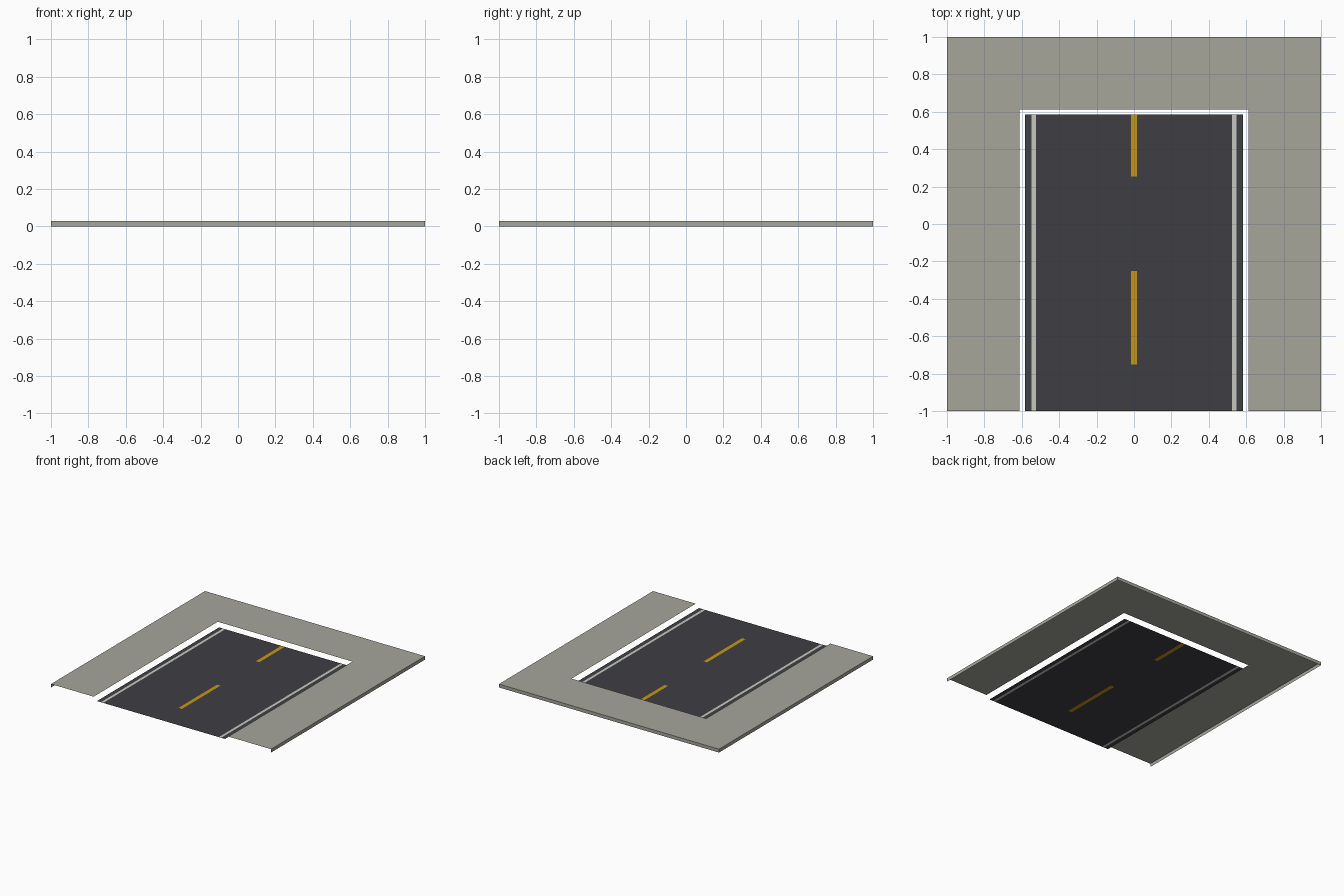
import bpy, bmesh

if "Cube" in bpy.data.objects:
    bpy.data.objects.remove(bpy.data.objects["Cube"])


def material(name, rgb):
    m = bpy.data.materials.new(name)
    m.diffuse_color = (*[(c / 255) ** 2.2 for c in rgb], 1)
    m.use_nodes = True
    m.node_tree.nodes["Principled BSDF"].inputs["Base Color"].default_value = m.diffuse_color
    return m


CONCRETE = material("concrete", (165, 164, 154))
ASPHALT = material("asphalt", (65, 64, 68))
GUTTER = material("gutter_grey", (65, 68, 70))
WHITE = material("white_line", (198, 198, 192))
YELLOW = material("yellow_dash", (198, 150, 22))


def sheet(name, xs, ys, z, mats, rule):
    """Flat grid of cells; rule gives a cell's material index, or None for a hole."""
    bm = bmesh.new()
    grid = [[bm.verts.new((x, y, z)) for y in ys] for x in xs]
    for i in range(len(xs) - 1):
        for j in range(len(ys) - 1):
            index = rule((xs[i] + xs[i + 1]) / 2, (ys[j] + ys[j + 1]) / 2)
            if index is not None:
                f = bm.faces.new((grid[i][j], grid[i + 1][j], grid[i + 1][j + 1], grid[i][j + 1]))
                f.material_index = index
    bmesh.ops.delete(bm, geom=[v for v in bm.verts if not v.link_faces], context='VERTS')
    return finish(name, bm, mats)


def finish(name, bm, mats):
    mesh = bpy.data.meshes.new(name)
    bm.to_mesh(mesh)
    bm.free()
    for m in mats:
        mesh.materials.append(m)
    obj = bpy.data.objects.new(name, mesh)
    bpy.context.collection.objects.link(obj)
    return obj


# Road surface with painted lines
def road_paint(x, y):
    if abs(x) < 0.016 and (y > 0.255 or -0.75 < y < -0.25):
        return 3
    if 0.525 < abs(x) < 0.547:
        return 2
    return 1 if abs(x) > 0.547 else 0


half = [0.016, 0.525, 0.547, 0.582]
sheet("road", [-x for x in reversed(half)] + half, [-1, -0.75, -0.25, 0.255, 0.585], 0,
      [ASPHALT, GUTTER, WHITE, YELLOW], road_paint)

# Raised pavement around three sides of the road, open underneath
HEIGHT = 0.028
sheet("pavement", [-1, -0.612, 0.612, 1], [-1, 0.612, 1], HEIGHT, [CONCRETE],
      lambda x, y: None if abs(x) < 0.612 and y < 0.612 else 0)

# Outer skirt on the left, back and right
bm = bmesh.new()
path = [(1, -1), (1, 1), (-1, 1), (-1, -1)]
rows = [[bm.verts.new((x, y, z)) for x, y in path] for z in (0, HEIGHT)]
for i in range(3):
    bm.faces.new((rows[0][i], rows[0][i + 1], rows[1][i + 1], rows[1][i]))
finish("pavement_skirt", bm, [CONCRETE])
